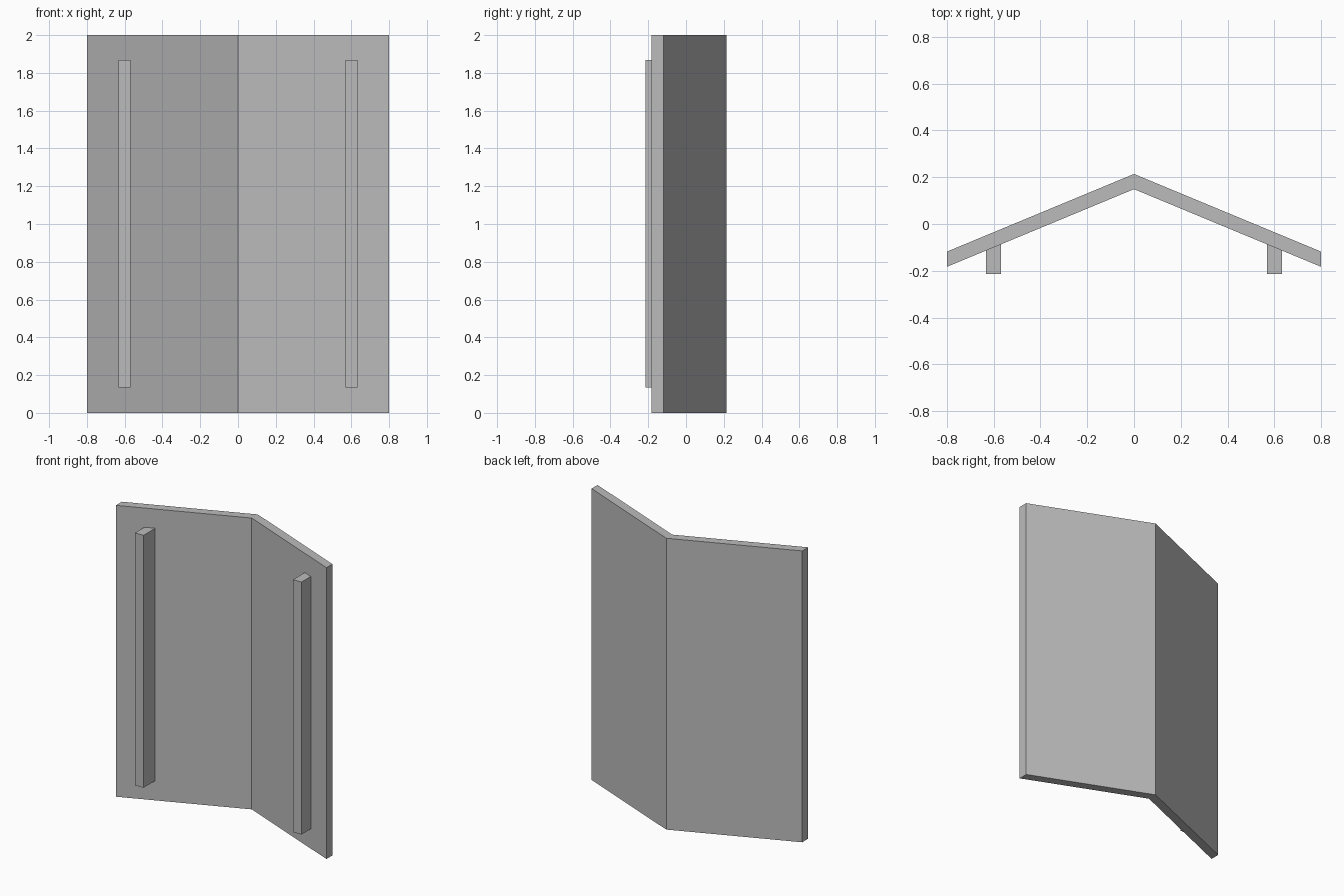
import bpy
import bmesh

if "Cube" in bpy.data.objects:
    bpy.data.objects.remove(bpy.data.objects["Cube"], do_unlink=True)

# Single grey finish
grey = bpy.data.materials.new("plain_grey")
grey.use_nodes = True
colour = (0.5, 0.5, 0.5, 1)
grey.diffuse_color = colour
grey.node_tree.nodes["Principled BSDF"].inputs["Base Color"].default_value = colour


def extrude_profile(name, profile, bottom, top):
    """Raise a flat outline, given as (x, y) points, into a solid."""
    bm = bmesh.new()
    base = bm.faces.new([bm.verts.new((x, y, bottom)) for x, y in profile])
    raised = bmesh.ops.extrude_face_region(bm, geom=[base])["geom"]
    verts = [v for v in raised if isinstance(v, bmesh.types.BMVert)]
    bmesh.ops.translate(bm, verts=verts, vec=(0, 0, top - bottom))
    bmesh.ops.recalc_face_normals(bm, faces=bm.faces[:])
    mesh = bpy.data.meshes.new(name)
    bm.to_mesh(mesh)
    bm.free()
    mesh.materials.append(grey)
    obj = bpy.data.objects.new(name, mesh)
    bpy.context.collection.objects.link(obj)
    return obj


# Folded panel: a shallow V with an upright crease at the back
half_width, ridge, edge, thickness = 0.8, 0.214, -0.118, 0.065
outer = [(-half_width, edge), (0, ridge), (half_width, edge)]
inner = [(x, y - thickness) for x, y in reversed(outer)]
extrude_profile("folded_panel", outer + inner, 0, 2)

# Upright handle bar on each wing, sunk slightly into the panel
for side, name in ((1, "left_bar"), (-1, "right_bar")):
    x0, x1 = side * 0.6 - 0.032, side * 0.6 + 0.032
    front, back = -0.214, -0.08
    extrude_profile(name, [(x0, front), (x1, front), (x1, back), (x0, back)], 0.135, 1.868)
